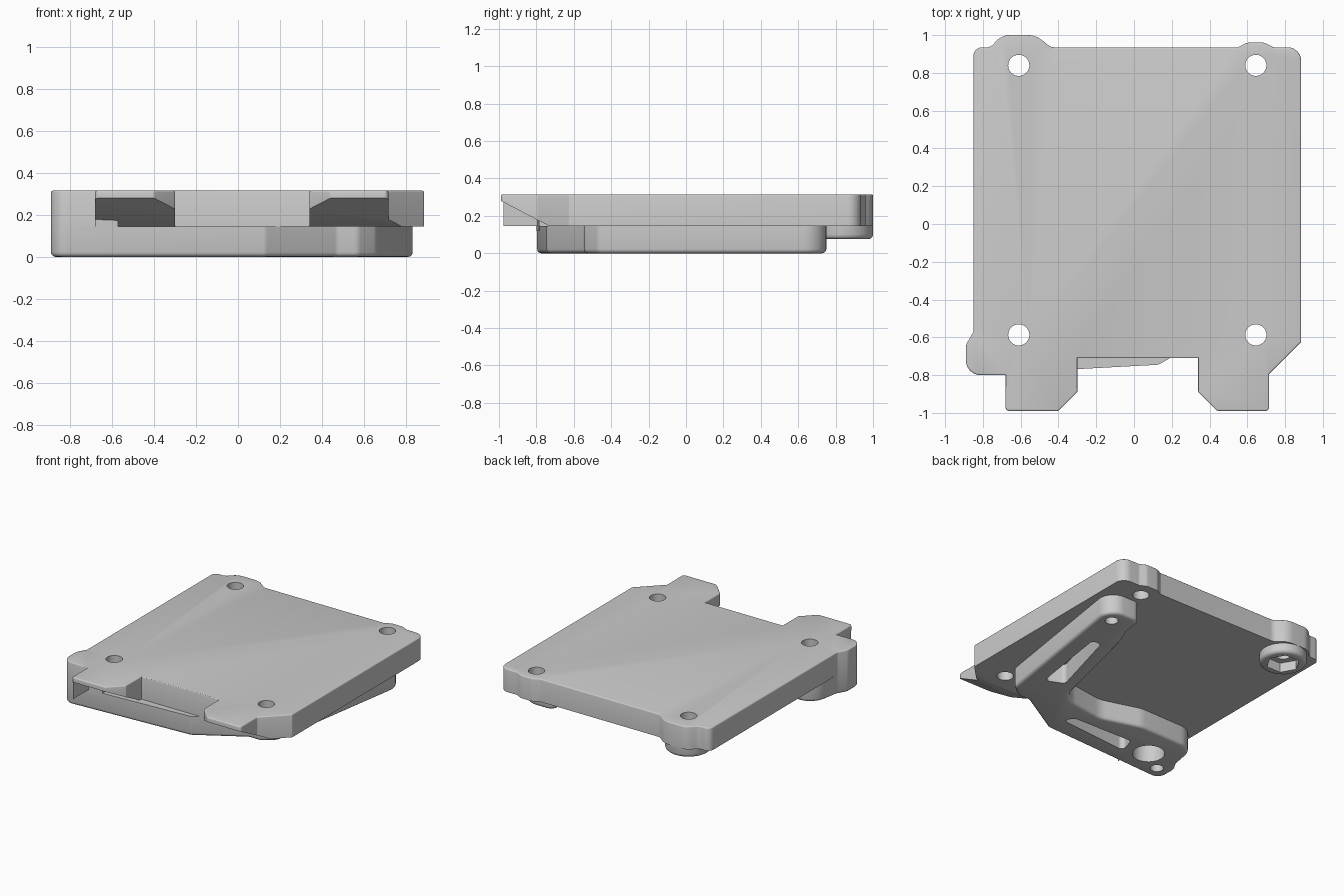
import bpy, bmesh, math
from mathutils import Vector

if "Cube" in bpy.data.objects:
    bpy.data.objects.remove(bpy.data.objects["Cube"])

GREY = (0.6, 0.6, 0.6, 1)
grey = bpy.data.materials.new("plain grey")
grey.use_nodes = True
grey.diffuse_color = GREY
grey.node_tree.nodes["Principled BSDF"].inputs["Base Color"].default_value = GREY

PLATE_LOW, PLATE_TOP = 0.145, 0.315


def rounded(corners, steps=6):
    """Outline from (x, y, radius) corners, each rounded by an arc."""
    out = []
    for i, (x, y, r) in enumerate(corners):
        p = Vector((x, y))
        a = Vector(corners[i - 1][:2]) - p
        b = Vector(corners[(i + 1) % len(corners)][:2]) - p
        if r == 0:
            out.append(p)
            continue
        half = a.angle(b) / 2
        reach = min(r / math.tan(half), a.length * 0.48, b.length * 0.48)
        r = reach * math.tan(half)
        mid = p + (a.normalized() + b.normalized()).normalized() * (r / math.sin(half))
        start = p + a.normalized() * reach - mid
        end = p + b.normalized() * reach - mid
        for k in range(steps + 1):
            out.append(mid + start.lerp(end, k / steps).normalized() * r)
    return out


def circle(x, y, r, n=32):
    return [Vector((x + r * math.cos(math.tau * k / n), y + r * math.sin(math.tau * k / n)))
            for k in range(n)]


def prism(name, outline, low, high, bevel=0, bevel_z=None):
    """Extruded outline, with the rim at height bevel_z optionally rounded."""
    bm = bmesh.new()
    base = bm.faces.new([bm.verts.new((p.x, p.y, low)) for p in outline])
    up = bmesh.ops.extrude_face_region(bm, geom=[base], use_keep_orig=True)
    bmesh.ops.translate(bm, vec=(0, 0, high - low),
                        verts=[v for v in up["geom"] if isinstance(v, bmesh.types.BMVert)])
    bmesh.ops.recalc_face_normals(bm, faces=bm.faces)
    if bevel:
        rim = [e for e in bm.edges if all(abs(v.co.z - bevel_z) < 1e-4 for v in e.verts)]
        bmesh.ops.bevel(bm, geom=rim, offset=bevel, segments=3, profile=0.5, affect='EDGES')
    mesh = bpy.data.meshes.new(name)
    bm.to_mesh(mesh)
    bm.free()
    mesh.materials.append(grey)
    obj = bpy.data.objects.new(name, mesh)
    bpy.context.collection.objects.link(obj)
    return obj


def activate(obj):
    bpy.ops.object.select_all(action='DESELECT')
    obj.select_set(True)
    bpy.context.view_layer.objects.active = obj


def cut(obj, cutter):
    mod = obj.modifiers.new("cut", 'BOOLEAN')
    mod.operation, mod.solver, mod.object = 'DIFFERENCE', 'EXACT', cutter
    activate(obj)
    bpy.ops.object.modifier_apply(modifier=mod.name)
    bpy.data.objects.remove(cutter)


# Main plate with two front tabs, corner bumps and chamfers
plate = prism("plate", rounded([
    (-.85, .935, .06), (-.85, -.57, .02), (-.89, -.64, .06), (-.89, -.8, .11),
    (-.68, -.8, 0), (-.68, -.99, .02), (-.40, -.99, .02), (-.3, -.89, .01),
    (-.3, -.71, 0), (.34, -.71, 0), (.34, -.89, .01), (.44, -.99, .02),
    (.715, -.99, .02), (.715, -.795, .01), (.885, -.625, .01), (.885, .935, .07),
    (.74, .935, .03), (.69, .96, .04), (.60, .96, .04), (.55, .935, .03),
    (-.44, .935, .06), (-.52, 1.0, .12), (-.70, 1.0, .12), (-.76, .935, .05)]),
    PLATE_LOW, PLATE_TOP, 0.008, PLATE_TOP)

# Sloping underside of the tabs, drawn in y and z then turned to run along x
slope = [Vector(p) for p in ((-1.2, .389), (-1.2, .05), (-.547, .05))]
wedge = prism("tab_slope_cutter", slope, -.679, 1.2)
for v in wedge.data.vertices:
    v.co = (v.co.z, v.co.x, v.co.y)
cut(plate, wedge)

# Boss under the rear corner, with a hex nut pocket
boss = prism("nut_boss", circle(-.61, .84, .16, 48), .075, .2, .025, .075)
cut(boss, prism("hex_cutter", circle(-.61, .84, .115, 6), 0, .16))

# Screw holes at the four corners
for x in (-.61, .645):
    for y in (-.587, .84):
        cut(plate, prism("hole_cutter", circle(x, y, .056), 0, .5))
cut(boss, prism("hole_cutter", circle(-.61, .84, .056), 0, .5))

# Angled arm below the plate
arm = prism("lower_arm", rounded([
    (-.89, -.8, .11), (.13, -.745, .05), (.47, -.545, .04), (.57, -.545, .05),
    (.66, -.47, .05), (.85, .75, .11), (.575, .75, .06), (.555, .58, .06),
    (.50, .45, .1), (.30, -.37, .16), (-.05, -.42, .2), (-.35, -.33, .2),
    (-.81, -.34, .19), (-.85, -.57, .02), (-.89, -.64, .06)]),
    0, PLATE_LOW, 0.022, 0)

# Arm openings: two slots, a clearance hole and two screw holes
slots = [[(.66, .35, .03), (.585, .35, .03), (.43, -.21, .03), (.565, -.27, .03)],
         [(-.45, -.65, .03), (.13, -.60, .03), (.07, -.53, .03), (-.41, -.52, .03)]]
openings = [rounded(s) for s in slots]
openings += [circle(-.61, -.575, .11), circle(.735, .64, .045), circle(-.78, -.69, .045)]
for outline in openings:
    cut(arm, prism("opening_cutter", outline, -.1, .3))

# Raised step of the arm beside the tab
step = prism("arm_step", rounded([(-.76, -.8, 0), (-.57, -.785, 0),
                                  (-.57, -.7, 0), (-.76, -.7, 0)]), .12, .18)

for obj in (plate, boss, arm, step):
    activate(obj)
    bpy.ops.object.shade_smooth_by_angle(angle=math.radians(32))
